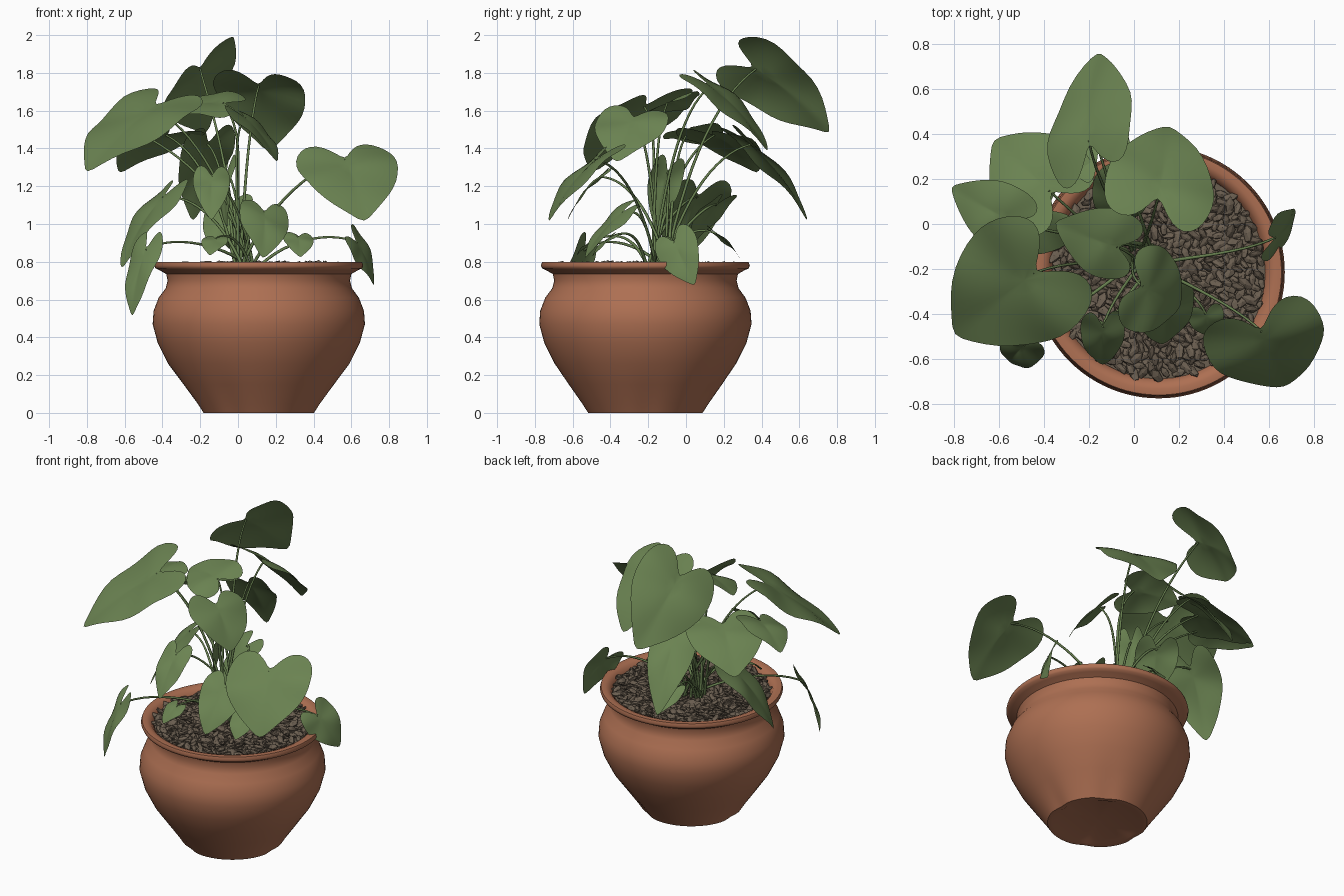
import bpy, bmesh, math, random
from mathutils import Vector, Matrix

random.seed(4)
cube = bpy.data.objects.get("Cube")
if cube:
    bpy.data.objects.remove(cube, do_unlink=True)


def material(name, colour):
    mat = bpy.data.materials.new(name)
    mat.use_nodes = True
    mat.diffuse_color = (*colour, 1)
    mat.node_tree.nodes["Principled BSDF"].inputs["Base Color"].default_value = (*colour, 1)
    return mat


TERRACOTTA = material("terracotta", (0.42, 0.16, 0.085))
LEAF_GREEN = material("leaf green", (0.145, 0.225, 0.083))
STEM_GREEN = material("stem green", (0.14, 0.22, 0.08))
STONE = material("stone brown", (0.145, 0.112, 0.08))

POT_CENTRE = Vector((0.11, -0.215, 0))
STEM_BASE = Vector((0.04, -0.15, 0.76))


def add_object(name, bm, mat, smooth=True):
    mesh = bpy.data.meshes.new(name)
    bm.to_mesh(mesh)
    bm.free()
    mesh.materials.append(mat)
    obj = bpy.data.objects.new(name, mesh)
    bpy.context.collection.objects.link(obj)
    if smooth:
        bpy.ops.object.select_all(action="DESELECT")
        obj.select_set(True)
        bpy.context.view_layer.objects.active = obj
        bpy.ops.object.shade_smooth_by_angle(angle=math.radians(45))
    return obj


# Pot: a lathed profile with shallow scoops pressed into the foot
def build_pot():
    profile = [(0, 0.008), (0.25, 0.008), (0.275, 0), (0.303, 0), (0.335, 0.05), (0.405, 0.15),
               (0.48, 0.26), (0.535, 0.37), (0.562, 0.47), (0.557, 0.54), (0.53, 0.61),
               (0.493, 0.66), (0.483, 0.7), (0.49, 0.735), (0.525, 0.755), (0.547, 0.765),
               (0.553, 0.78), (0.547, 0.798), (0.52, 0.8), (0.495, 0.79), (0.475, 0.76),
               (0.465, 0.7)]
    scoops = [math.radians(a) for a in (-115, 0, 60, 180)]
    steps = 96
    bm = bmesh.new()
    rings = []
    for radius, z in profile:
        ring = []
        for i in range(steps):
            angle = math.tau * i / steps
            r = radius
            if r > 0.26 and z < 0.25:
                near = max(math.cos(angle - s) for s in scoops)
                r *= 1 - 0.045 * max(near, 0) ** 50 * (1 - z / 0.25)
            ring.append(bm.verts.new(POT_CENTRE + Vector((r * math.cos(angle), r * math.sin(angle), z))))
        rings.append(ring)
    for low, high in zip(rings, rings[1:]):
        for i in range(steps):
            j = (i + 1) % steps
            bm.faces.new((low[i], low[j], high[j], high[i]))
    bmesh.ops.remove_doubles(bm, verts=bm.verts, dist=0.0001)
    add_object("pot", bm, TERRACOTTA)


# Soil bed and the loose stone chips covering it
def build_stones():
    bm = bmesh.new()
    bmesh.ops.create_circle(bm, cap_ends=True, segments=48, radius=0.475,
                            matrix=Matrix.Translation(POT_CENTRE + Vector((0, 0, 0.765))))
    add_object("soil", bm, STONE, smooth=False)
    bm = bmesh.new()
    count = 520
    for i in range(count):
        r = 0.47 * math.sqrt((i + 0.5) / count)
        angle = i * 2.39996
        place = POT_CENTRE + Vector((r * math.cos(angle), r * math.sin(angle), random.uniform(0.768, 0.785)))
        turn = Matrix.Rotation(random.uniform(0, math.pi), 4, "Z") @ Matrix.Rotation(random.uniform(-0.5, 0.5), 4, "Y")
        roll = Matrix.Rotation(random.uniform(-0.8, 0.8), 4, "X")
        size = random.uniform(0.75, 1.25)
        shape = Matrix.Diagonal((0.038 * size, 0.02 * size, 0.012 * size, 1))
        bmesh.ops.create_icosphere(bm, subdivisions=1, radius=1,
                                   matrix=Matrix.Translation(place) @ turn @ roll @ shape)
    add_object("stone_chips", bm, STONE, smooth=False)


# Half outline of a heart-shaped leaf: (along the midrib, sideways)
HALF = [(0, 0), (-0.14, 0.07), (-0.27, 0.17), (-0.31, 0.28), (-0.25, 0.4), (-0.1, 0.48),
        (0.1, 0.5), (0.3, 0.47), (0.5, 0.39), (0.7, 0.26), (0.87, 0.11), (1, 0)]
OUTLINE = HALF + [(x, -w) for x, w in HALF[-2:0:-1]]


# Leaf: heart-shaped blade from its joint to its tip, spread across a sideways vector
def leaf(name, joint, tip, across, arch=0.25):
    joint, tip, across = Vector(joint), Vector(tip), Vector(across)
    axis = tip - joint
    length, width = axis.length, across.length
    side = (across - axis * across.dot(axis) / axis.dot(axis)).normalized()
    normal = axis.cross(side).normalized()
    if normal.z < 0:
        normal.negate()
    phase = random.uniform(0, math.tau)
    bm = bmesh.new()

    def point(x, w):
        lift = arch * x * (1 - x) - 0.35 * w * w + 0.12 * abs(w)
        lift += 0.09 * abs(w) * math.sin(9 * x + phase + (2 if w > 0 else 0))
        return bm.verts.new(joint + axis * x + side * w * width + normal * lift * length)

    centre = point(0.1, 0)
    rings = [[point(0.1 + (x - 0.1) * k, w * k) for x, w in OUTLINE] for k in (0.3, 0.6, 0.85, 1)]
    n = len(OUTLINE)
    for i in range(n):
        j = (i + 1) % n
        bm.faces.new((centre, rings[0][i], rings[0][j]))
        for inner, outer in zip(rings, rings[1:]):
            bm.faces.new((inner[i], outer[i], outer[j], inner[j]))
    bmesh.ops.recalc_face_normals(bm, faces=bm.faces)
    if sum(f.normal.dot(normal) for f in bm.faces) < 0:
        bmesh.ops.reverse_faces(bm, faces=bm.faces)
    obj = add_object(name, bm, LEAF_GREEN)
    obj.modifiers.new("smooth_blade", "SUBSURF").levels = 1
    stem(name + "_stem", joint, axis)


# Stem: a tapering arc rising from the soil to the leaf joint
def stem(name, joint, axis):
    jitter = Vector((random.uniform(-0.06, 0.06), random.uniform(-0.06, 0.06), 0))
    start = STEM_BASE + jitter
    way = joint - start
    curve = bpy.data.curves.new(name, "CURVE")
    curve.dimensions = "3D"
    curve.bevel_depth = 0.009
    curve.bevel_resolution = 1
    curve.resolution_u = 14
    spline = curve.splines.new("BEZIER")
    spline.bezier_points.add(1)
    first, last = spline.bezier_points
    for p in (first, last):
        p.handle_left_type = p.handle_right_type = "FREE"
    first.co = start
    first.handle_left = start - Vector((0, 0, 0.1))
    first.handle_right = start + Vector((way.x * 0.25, way.y * 0.25, way.z * 0.5 + 0.08))
    last.co = joint
    last.handle_left = joint - way * 0.2 - axis.normalized() * 0.12
    last.handle_right = joint + axis * 0.1
    last.radius = 0.6
    curve.materials.append(STEM_GREEN)
    bpy.context.collection.objects.link(bpy.data.objects.new(name, curve))


build_pot()
build_stones()

# Large upper leaves
leaf("top_back_leaf", joint=(-0.2, 0.37, 1.82), tip=(-0.16, 0.77, 1.47), across=(0.36, 0.13, 0.34))
leaf("back_leaf", joint=(0.11, 0.13, 1.73), tip=(0.16, 0.44, 1.37), across=(0.48, -0.15, 0))
leaf("big_right_leaf", joint=(-0.45, -0.22, 1.62), tip=(-0.81, -0.5, 1.26), across=(-0.22, 0.54, 0.2), arch=0.14)
leaf("big_left_leaf", joint=(0.57, -0.48, 1.34), tip=(0.67, -0.73, 1), across=(0.54, 0.1, -0.03))
leaf("back_right_leaf", joint=(-0.38, 0.15, 1.47), tip=(-0.63, 0.38, 1.26), across=(0.34, 0.34, 0))
leaf("right_side_leaf", joint=(-0.56, 0.02, 1.5), tip=(-0.82, 0.17, 1.4), across=(0.14, 0.26, 0.08))
leaf("upper_middle_leaf", joint=(-0.08, -0.1, 1.64), tip=(-0.36, 0.01, 1.6), across=(0.11, 0.3, 0.13))
leaf("front_middle_leaf", joint=(0.04, -0.28, 1.56), tip=(0.21, -0.37, 1.32), across=(-0.14, -0.38, 0.03))
leaf("low_back_leaf", joint=(-0.16, 0.34, 1.42), tip=(-0.24, 0.65, 1), across=(0.28, 0.06, 0.05))

# Smaller lower leaves
leaf("front_leaf", joint=(0.14, -0.34, 1.06), tip=(0.13, -0.54, 0.81), across=(0.26, 0.1, 0))
leaf("front_right_leaf", joint=(-0.14, -0.46, 1.25), tip=(-0.14, -0.63, 1.01), across=(0.2, 0, 0))
leaf("drooping_right_leaf", joint=(-0.49, -0.54, 0.86), tip=(-0.56, -0.61, 0.5), across=(0.15, -0.13, 0))
leaf("drooping_side_leaf", joint=(-0.4, 0.06, 1.14), tip=(-0.62, -0.05, 0.75), across=(-0.14, 0.34, 0.03))
leaf("left_rim_leaf", joint=(0.63, -0.06, 0.9), tip=(0.72, 0.05, 0.67), across=(0.06, 0.22, 0.08))
leaf("inner_back_leaf", joint=(-0.05, 0.16, 1.1), tip=(-0.13, 0.01, 0.85), across=(-0.12, 0.19, 0.15))
leaf("inner_middle_leaf", joint=(-0.06, -0.1, 1.27), tip=(-0.05, -0.16, 0.97), across=(-0.06, 0.18, 0))
leaf("small_front_leaf", joint=(0.32, -0.4, 0.93), tip=(0.33, -0.5, 0.82), across=(0.16, 0.03, 0))
leaf("small_right_leaf", joint=(-0.12, -0.48, 0.92), tip=(-0.15, -0.58, 0.83), across=(0.14, -0.03, 0))
leaf("small_back_leaf", joint=(-0.02, 0.16, 0.95), tip=(0.02, 0.29, 0.81), across=(0.14, 0.02, 0))
